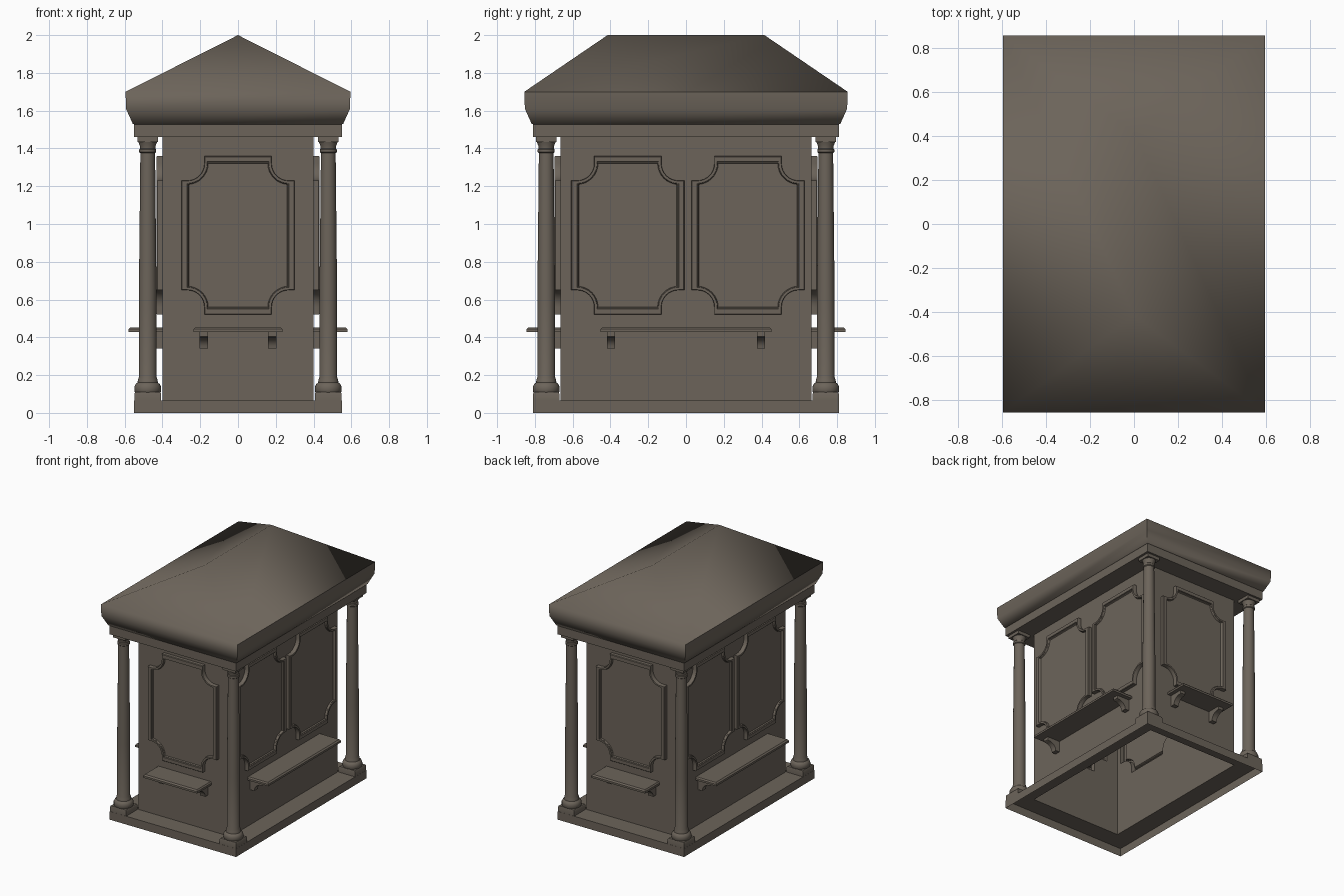
import bpy, bmesh, math
from mathutils import Matrix

if "Cube" in bpy.data.objects:
    bpy.data.objects.remove(bpy.data.objects["Cube"])

stone = bpy.data.materials.new("grey brown stone")
stone.diffuse_color = (0.15, 0.127, 0.102, 1)
stone.use_nodes = True
stone.node_tree.nodes["Principled BSDF"].inputs["Base Color"].default_value = stone.diffuse_color


def finish(name, bm, matrix=None, smooth=None, recalc=True):
    bmesh.ops.remove_doubles(bm, verts=bm.verts, dist=1e-5)
    if recalc:
        bmesh.ops.recalc_face_normals(bm, faces=bm.faces)
    me = bpy.data.meshes.new(name)
    bm.to_mesh(me)
    bm.free()
    me.materials.append(stone)
    ob = bpy.data.objects.new(name, me)
    bpy.context.collection.objects.link(ob)
    if matrix:
        ob.matrix_world = matrix
    if smooth:
        bpy.ops.object.select_all(action='DESELECT')
        ob.select_set(True)
        bpy.context.view_layer.objects.active = ob
        bpy.ops.object.shade_smooth_by_angle(angle=math.radians(smooth))
    return ob


def loft(bm, rings, start=False, end=False):
    """Skin matching rings of points, optionally capping the ends."""
    rows = [[bm.verts.new(p) for p in r] for r in rings]
    n = len(rows[0])
    for a, b in zip(rows, rows[1:]):
        for i in range(n):
            j = (i + 1) % n
            bm.faces.new((a[i], a[j], b[j], b[i]))
    if start:
        bm.faces.new(rows[0][::-1])
    if end:
        bm.faces.new(rows[-1])


def rect(hx, hy, z, cx=0, cy=0):
    return [(cx - hx, cy - hy, z), (cx + hx, cy - hy, z),
            (cx + hx, cy + hy, z), (cx - hx, cy + hy, z)]


def stack(name, profile, smooth=None):
    bm = bmesh.new()
    loft(bm, [rect(*p) for p in profile])
    return finish(name, bm, smooth=smooth)


# Open-bottomed base skirt with a ledge, and hipped roof with cornice and soffit
stack("base", [(.55, .81, 0), (.55, .81, .065), (.40, .665, .065)])
stack("roof", [(.40, .665, 1.46), (.551, .811, 1.46), (.551, .811, 1.528), (.557, .817, 1.53),
               (.593, .853, 1.61), (.595, .856, 1.70), (0, .415, 2.0)], smooth=58)


# Corner columns: square plinth and abacus with a turned shaft
COLUMN = [(.066, .107), (.071, .115), (.071, .138), (.064, .153), (.054, .160),
          (.052, .175), (.047, .190), (.047, .60), (.039, 1.375), (.045, 1.38),
          (.045, 1.395), (.040, 1.40), (.042, 1.415), (.050, 1.435)]
for sx in (-1, 1):
    for sy in (-1, 1):
        cx, cy = sx * .478, sy * .740
        side = ("front" if sy < 0 else "back") + ("_left" if sx < 0 else "_right")
        bm = bmesh.new()
        loft(bm, [[(cx + r * math.cos(t * math.pi / 12), cy + r * math.sin(t * math.pi / 12), z)
                   for t in range(24)] for r, z in COLUMN])
        loft(bm, [rect(.071, .069, .065, cx, cy), rect(.071, .069, .102, cx, cy),
                  rect(.066, .066, .110, cx, cy)], end=True)
        loft(bm, [rect(.055, .055, 1.435, cx, cy), rect(.055, .055, 1.46, cx, cy)], start=True)
        finish(side + "_column", bm, smooth=35)


def panel_outline(d, depth):
    """Rectangle with scooped corners, inset by d and raised by depth."""
    w, h, k, r = .30 - d, .42 - d, .5 * d, .09
    cx, cz = .268, .380                      # centres of the corner scoops
    R = r + k
    quarter = [(w, cz - R)]
    for i in range(9):
        a = math.pi / 2 * i / 8
        quarter.append((min(w, cx - R * math.sin(a)), min(h, cz - R * math.cos(a))))
    quarter.append((cx - R, h))
    pts = quarter + [(-x, z) for x, z in quarter[::-1]]
    pts += [(x, -z) for x, z in pts[::-1]]
    return [(x, -depth, z) for x, z in pts]


FRAME = [(0, 0), (0, .026), (.004, .031), (.030, .031), (.033, .024),
         (.036, .024), (.041, .015)]
PANEL_Z = .94


def place(angle, dist, u, z):
    return Matrix.Rotation(math.radians(angle), 4, 'Z') @ Matrix.Translation((u, -dist, z))


def add_wall(name, angle, dist, half, panels):
    """Thin wall with an opening behind each hollow raised panel."""
    bm = bmesh.new()
    loops = [[(-half, 0, .065), (half, 0, .065), (half, 0, 1.46), (-half, 0, 1.46)]]
    loops += [[(x + u, 0, z + PANEL_Z) for x, y, z in panel_outline(0, 0)] for u in panels]
    for pts in loops:
        vs = [bm.verts.new(p) for p in pts]
        for a, b in zip(vs, vs[1:] + vs[:1]):
            bm.edges.new((a, b))
    bmesh.ops.triangle_fill(bm, edges=bm.edges[:], use_beauty=True, normal=(0, -1, 0))
    bm.normal_update()
    for f in bm.faces:
        if f.normal.y > 0:
            f.normal_flip()
    finish(name + "_wall", bm, place(angle, dist, 0, 0), recalc=False)
    for u in panels:
        bm = bmesh.new()
        loft(bm, [panel_outline(d, p) for d, p in FRAME], end=True)
        finish(name + "_panel", bm, place(angle, dist, u, PANEL_Z), smooth=30)


def add_shelf(name, angle, dist, half, bracket):
    # shelf board with a chamfered upper edge
    bm = bmesh.new()
    loft(bm, [rect(half, .09, .428, 0, -.09), rect(half, .09, .443, 0, -.09),
              rect(half - .008, .085, .453, 0, -.085)], True, True)
    finish(name + "_shelf", bm, place(angle, dist, 0, 0))
    # curved brackets below
    arc = [(.10 - .065 * math.sin(a), .34 + .06 * math.cos(a))
           for a in (i * math.pi / 12 for i in range(7))]
    prof = [(0, .43), (.11, .43), (.11, .405)] + arc + [(0, .34)]
    for s in (-1, 1):
        bm = bmesh.new()
        loft(bm, [[(x, -y, z) for y, z in prof] for x in (-.022, .022)], True, True)
        finish(name + "_bracket", bm, place(angle, dist, s * bracket, 0), smooth=30)


# Front and back: one panel; long sides: two panels; a shelf on every wall
for name, angle in (("front", 0), ("back", 180)):
    add_wall(name, angle, .665, .40, [0])
    add_shelf(name, angle, .665, .235, .182)
for name, angle in (("right", 90), ("left", 270)):
    add_wall(name, angle, .40, .665, [-.308, .328])
    add_shelf(name, angle, .40, .452, .397)
